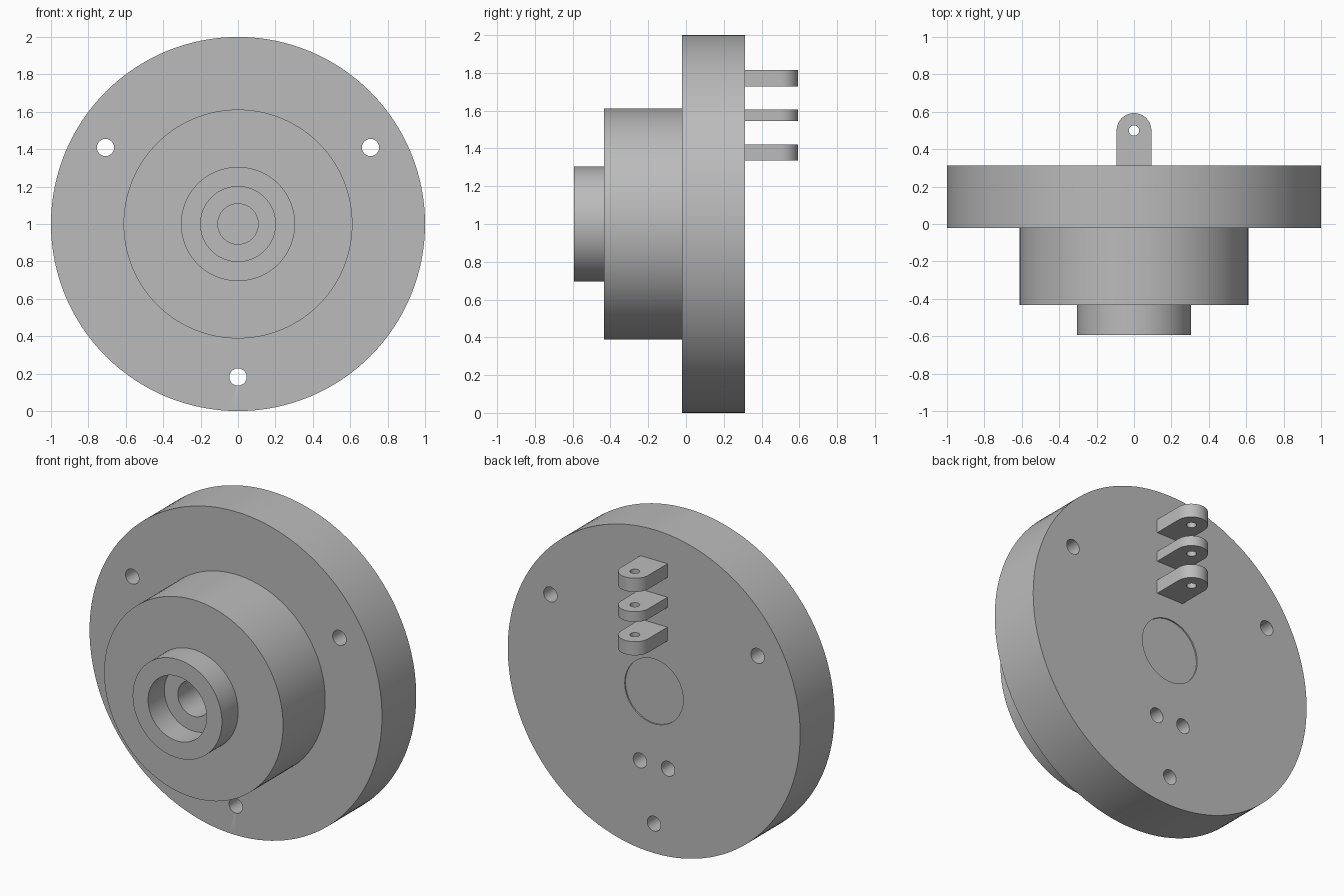
import bpy
import bmesh
from math import pi, cos, sin, radians
from mathutils import Matrix, Vector

cube = bpy.data.objects.get("Cube")
if cube:
    bpy.data.objects.remove(cube, do_unlink=True)

grey = bpy.data.materials.new("machined grey")
grey.use_nodes = True
colour = (0.5, 0.5, 0.5, 1)
grey.diffuse_color = colour
grey.node_tree.nodes["Principled BSDF"].inputs["Base Color"].default_value = colour

AXIS_Z = 1.0
BACK = 0.313


def make_object(name, bm):
    bmesh.ops.recalc_face_normals(bm, faces=bm.faces)
    mesh = bpy.data.meshes.new(name)
    bm.to_mesh(mesh)
    bm.free()
    mesh.materials.append(grey)
    ob = bpy.data.objects.new(name, mesh)
    bpy.context.collection.objects.link(ob)
    return ob


def lathe(name, profile, steps=128):
    """Turn (radius, y) points about the horizontal axis of the hub."""
    bm = bmesh.new()
    verts = [bm.verts.new((r, y, AXIS_Z)) for r, y in profile]
    edges = [bm.edges.new(pair) for pair in zip(verts, verts[1:])]
    bmesh.ops.spin(bm, geom=verts + edges, cent=(0, 0, AXIS_Z), axis=(0, 1, 0),
                   angle=2 * pi, steps=steps, use_merge=True)
    bmesh.ops.remove_doubles(bm, verts=bm.verts, dist=1e-4)
    return make_object(name, bm)


def drill(target, centre, radius, depth, along_y=True):
    """Cut a round hole of the given length, centred on a point."""
    bm = bmesh.new()
    bmesh.ops.create_cone(bm, cap_ends=True, segments=32, radius1=radius,
                          radius2=radius, depth=depth)
    turn = Matrix.Rotation(pi / 2, 4, "X") if along_y else Matrix()
    bmesh.ops.transform(bm, verts=bm.verts,
                        matrix=Matrix.Translation(Vector(centre)) @ turn)
    cutter = make_object("hole_cutter", bm)
    cutter.hide_render = True
    mod = target.modifiers.new("hole", "BOOLEAN")
    mod.operation, mod.solver, mod.object = "DIFFERENCE", "EXACT", cutter
    bpy.context.view_layer.objects.active = target
    bpy.ops.object.modifier_apply(modifier=mod.name)
    bpy.data.objects.remove(cutter, do_unlink=True)


def smooth(ob):
    bpy.ops.object.select_all(action="DESELECT")
    ob.select_set(True)
    bpy.context.view_layer.objects.active = ob
    bpy.ops.object.shade_smooth_by_angle(angle=radians(30))


# Flange, hub and nose turned as one body, with stepped bore and shallow back recess
body = lathe("flanged_hub", [
    (0, 0.2), (0.108, 0.2), (0.108, -0.434), (0.2, -0.434), (0.2, -0.593),
    (0.305, -0.593), (0.305, -0.434), (0.612, -0.434), (0.612, -0.022),
    (1, -0.022), (1, BACK), (0.2, BACK), (0.2, BACK - 0.008), (0, BACK - 0.008)])

# Three bolt holes through the flange
for angle in (30, 150, 270):
    a = radians(angle)
    drill(body, (0.818 * cos(a), 0.15, AXIS_Z + 0.818 * sin(a)), 0.046, 0.8)

# Pair of blind holes in the back
for side in (-1, 1):
    drill(body, (side * 0.096, BACK, 0.547), 0.046, 0.6)
smooth(body)


# Hinge lugs with rounded ends and a pin hole
def lug(name, low, high):
    half, end = 0.093, 0.5
    outline = [(half, BACK - 0.01)]
    outline += [(half * cos(pi * i / 24), end + half * sin(pi * i / 24)) for i in range(25)]
    outline.append((-half, BACK - 0.01))
    bm = bmesh.new()
    face = bm.faces.new([bm.verts.new((x, y, low)) for x, y in outline])
    top = bmesh.ops.extrude_face_region(bm, geom=[face])["geom"]
    bmesh.ops.translate(bm, vec=(0, 0, high - low),
                        verts=[v for v in top if isinstance(v, bmesh.types.BMVert)])
    ob = make_object(name, bm)
    drill(ob, (0, end, (low + high) / 2), 0.028, 0.3, along_y=False)
    smooth(ob)


lug("lower_lug", 1.337, 1.422)
lug("middle_lug", 1.544, 1.607)
lug("upper_lug", 1.729, 1.814)
